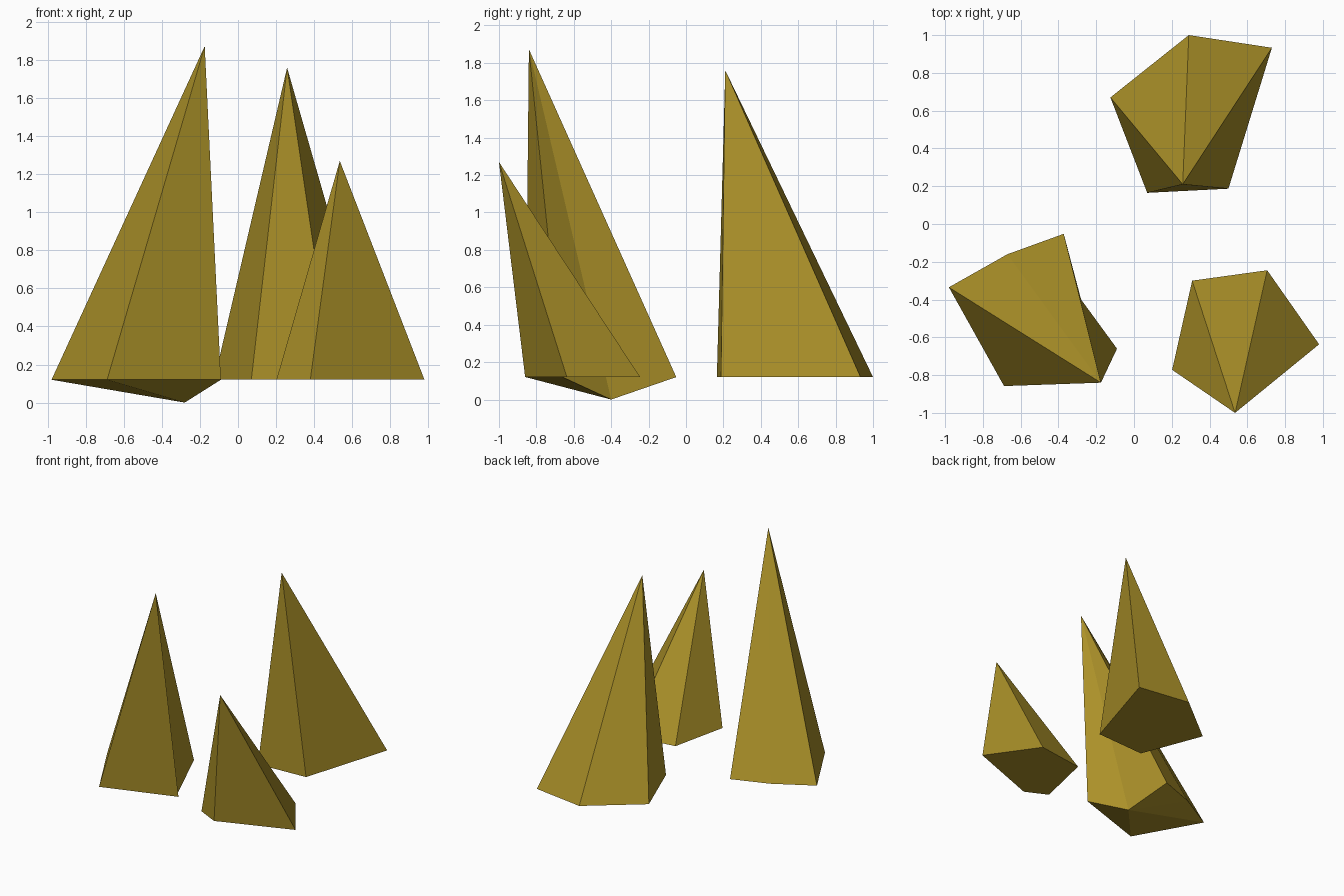
import bpy, bmesh

if "Cube" in bpy.data.objects:
    bpy.data.objects.remove(bpy.data.objects["Cube"])

# single ochre colour
ochre = bpy.data.materials.new("ochre")
ochre.diffuse_color = (0.41, 0.285, 0.022, 1.0)
ochre.use_nodes = True
ochre.node_tree.nodes["Principled BSDF"].inputs["Base Color"].default_value = ochre.diffuse_color

BASE = 0.12


def spike(name, outline, apex, low=None):
    """Leaning faceted spike: counter-clockwise base outline joined to one tip.
    low = index of an outline corner that dips to the ground."""
    bm = bmesh.new()
    ring = [bm.verts.new((x, y, 0.0 if i == low else BASE))
            for i, (x, y) in enumerate(outline)]
    tip = bm.verts.new(apex)
    n = len(ring)
    # sides
    for i in range(n):
        bm.faces.new((ring[i], ring[(i + 1) % n], tip))
    # underside: flat cap, or a fan around the dipped corner
    if low is None:
        bm.faces.new(ring[::-1])
    else:
        for k in range(1, n - 1):
            bm.faces.new((ring[low], ring[(low + k + 1) % n], ring[(low + k) % n]))
    me = bpy.data.meshes.new(name)
    bm.to_mesh(me)
    bm.free()
    me.materials.append(ochre)
    ob = bpy.data.objects.new(name, me)
    bpy.context.collection.objects.link(ob)
    return ob


spike("back_spike",
      [(-0.125, 0.67), (0.07, 0.165), (0.50, 0.187), (0.73, 0.933), (0.29, 1.0)],
      (0.258, 0.21, 1.76))

spike("left_spike",
      [(-0.98, -0.335), (-0.688, -0.858), (-0.09, -0.66),
       (-0.28, -0.40), (-0.372, -0.052), (-0.67, -0.16)],
      (-0.175, -0.84, 1.873), low=3)

spike("right_spike",
      [(0.202, -0.772), (0.38, -0.86), (0.98, -0.637), (0.705, -0.245), (0.308, -0.30)],
      (0.535, -1.0, 1.27))
